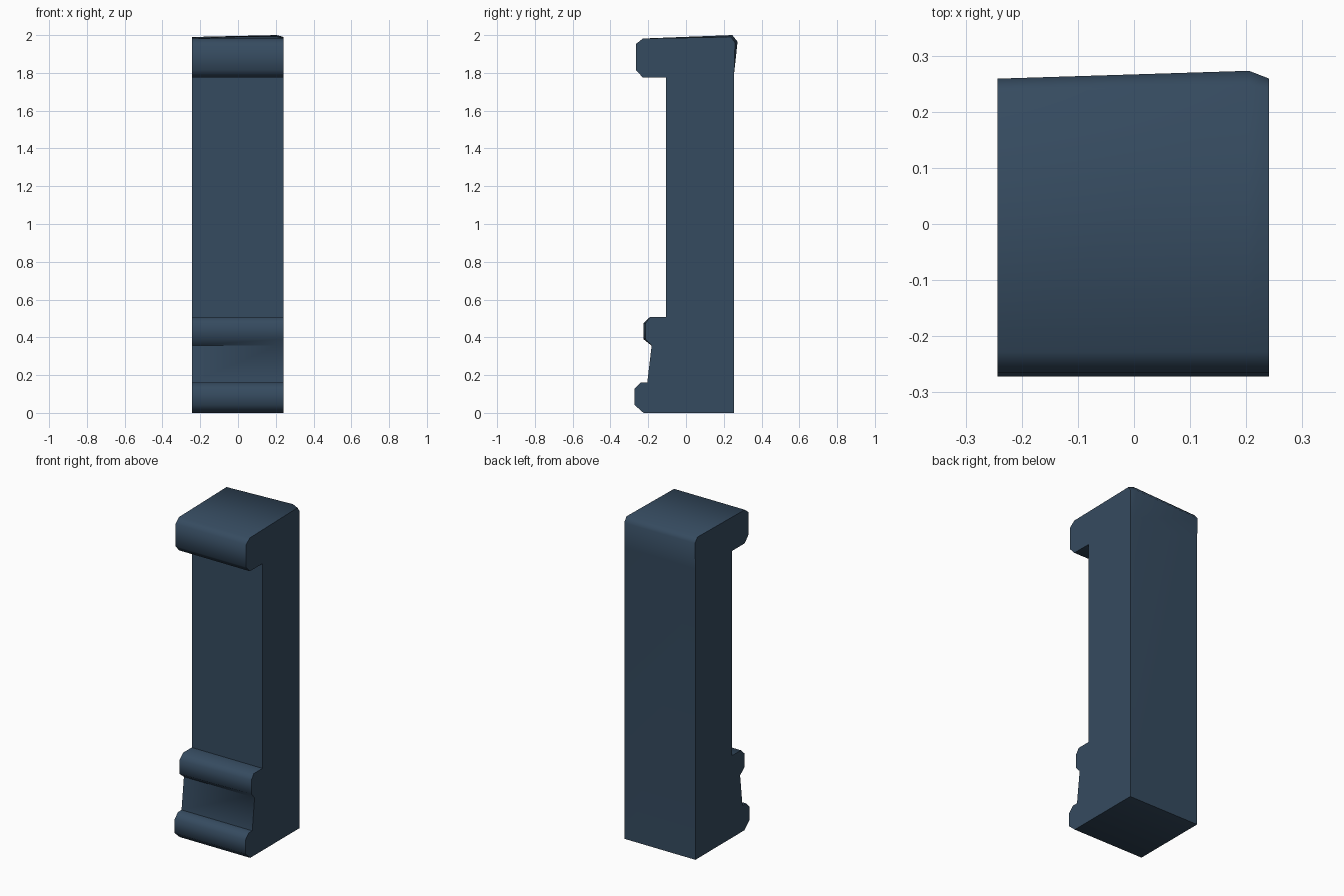
import bpy, bmesh

if "Cube" in bpy.data.objects:
    bpy.data.objects.remove(bpy.data.objects["Cube"])

# Side profile (y, z), running from the bottom back around the front to the top back
front = [(0.255, 0), (-0.225, 0), (-0.272, 0.042), (-0.272, 0.128), (-0.24, 0.16),
         (-0.205, 0.16), (-0.182, 0.356), (-0.222, 0.39), (-0.222, 0.475),
         (-0.19, 0.508), (-0.105, 0.508), (-0.105, 1.775), (-0.228, 1.775),
         (-0.265, 1.815), (-0.265, 1.953), (-0.228, 1.982)]
LIP = (7, 8)  # the middle moulding is slightly skewed

# Slices along x: position, top back corner points, shift of the middle moulding
slices = [(-0.243, [(0.235, 1.99), (0.259, 1.96), (0.255, 1.8)], -0.003),
          (0.205, [(0.245, 2.0), (0.273, 1.965), (0.255, 1.8)], 0.007),
          (0.241, [(0.238, 1.99), (0.259, 1.96), (0.255, 1.8)], 0.008)]

bm = bmesh.new()
rings = []
for x, back, shift in slices:
    pts = [(y + (shift if i in LIP else 0), z) for i, (y, z) in enumerate(front)] + back
    rings.append([bm.verts.new((x, y, z)) for y, z in pts])
n = len(rings[0])
for a, b in zip(rings, rings[1:]):
    for i in range(n):
        j = (i + 1) % n
        bm.faces.new((a[i], a[j], b[j], b[i]))
bm.faces.new(rings[0])
bm.faces.new(rings[-1])
bmesh.ops.recalc_face_normals(bm, faces=bm.faces)

# Pilaster object
mesh = bpy.data.meshes.new("pilaster")
bm.to_mesh(mesh)
bm.free()
pilaster = bpy.data.objects.new("pilaster", mesh)
bpy.context.collection.objects.link(pilaster)

# Slate blue paint
paint = bpy.data.materials.new("slate blue")
paint.diffuse_color = (0.036, 0.070, 0.116, 1)
paint.use_nodes = True
paint.node_tree.nodes["Principled BSDF"].inputs["Base Color"].default_value = paint.diffuse_color
mesh.materials.append(paint)

# Rounded mouldings, crisp corners
bpy.context.view_layer.objects.active = pilaster
pilaster.select_set(True)
bpy.ops.object.shade_smooth_by_angle(angle=0.95)
